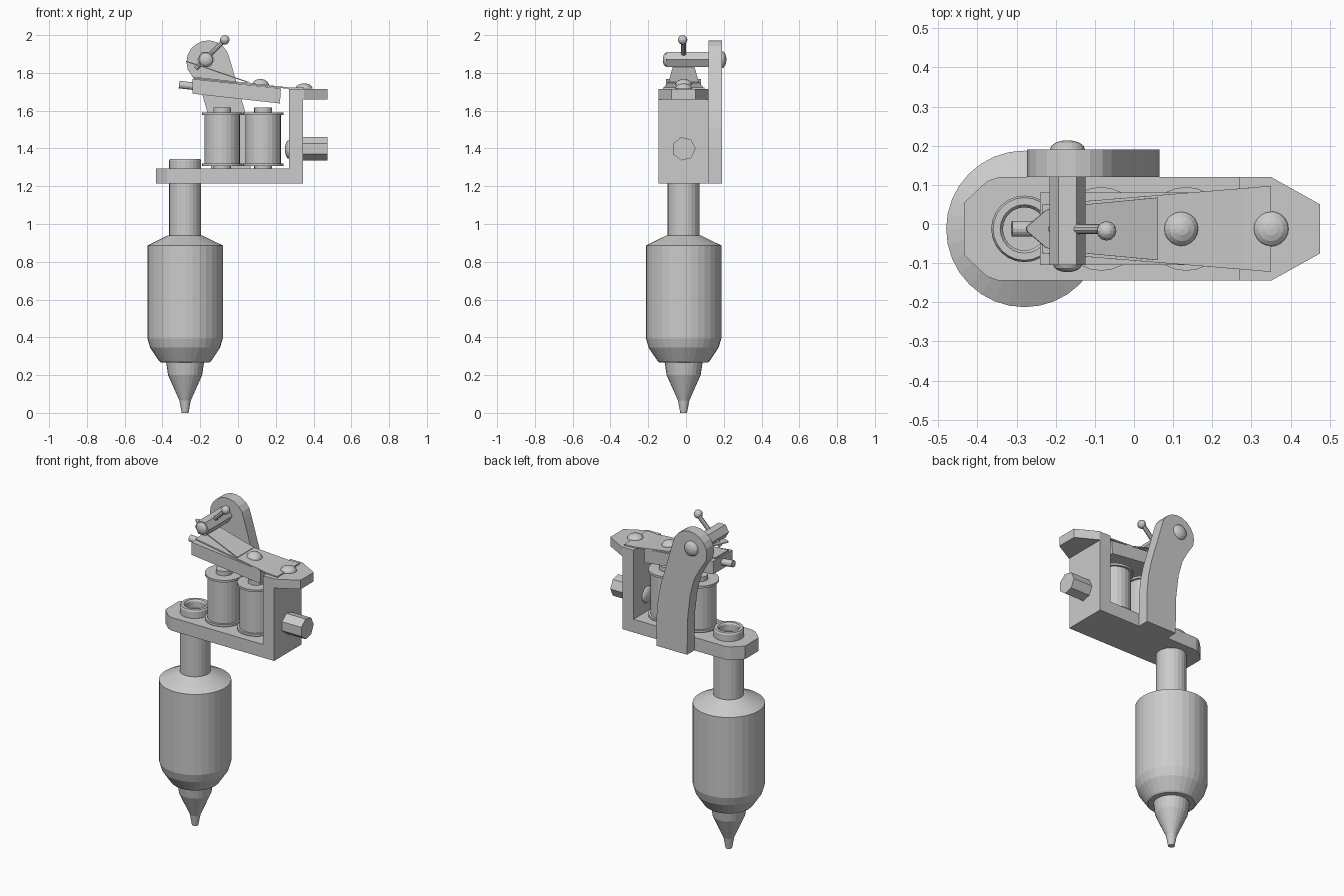
import bpy, bmesh, math
from mathutils import Vector

if "Cube" in bpy.data.objects:
    bpy.data.objects.remove(bpy.data.objects["Cube"])

YC = -0.0125      # centre line of the machine
GX = -0.28        # grip axis


def finish(name, bm):
    bmesh.ops.recalc_face_normals(bm, faces=bm.faces)
    me = bpy.data.meshes.new(name)
    bm.to_mesh(me)
    bm.free()
    ob = bpy.data.objects.new(name, me)
    bpy.context.scene.collection.objects.link(ob)
    return ob


def lathe(name, profile, origin=(0, 0, 0), axis=(0, 0, 1), n=24):
    """Revolve (radius, height) pairs around an axis, capping both ends."""
    bm = bmesh.new()
    q = Vector(axis).to_track_quat('Z', 'Y')
    rings = []
    for r, h in profile:
        rings.append([bm.verts.new(Vector(origin) + q @ Vector(
            (r * math.cos(2 * math.pi * i / n), r * math.sin(2 * math.pi * i / n), h)))
            for i in range(n)])
    for a, b in zip(rings, rings[1:]):
        for i in range(n):
            j = (i + 1) % n
            bm.faces.new((a[i], a[j], b[j], b[i]))
    bm.faces.new(rings[0])
    bm.faces.new(rings[-1])
    return finish(name, bm)


def rod(name, p0, p1, r, n=16):
    d = Vector(p1) - Vector(p0)
    return lathe(name, [(r, 0), (r, d.length)], p0, d, n)


def dome(name, origin, axis, r, h):
    prof = [(r * math.cos(a), h * math.sin(a)) for a in (0, .4, .8, 1.2, 1.5)]
    return lathe(name, prof, origin, axis, 20)


def prism(name, pts, y0, y1, flat=False):
    """Extrude an xz outline along y, or an xy outline along z when flat."""
    bm = bmesh.new()
    ends = [[bm.verts.new((a, b, y) if flat else (a, y, b)) for a, b in pts]
            for y in (y0, y1)]
    for e in ends:
        bm.faces.new(e)
    for i in range(len(pts)):
        j = (i + 1) % len(pts)
        bm.faces.new((ends[0][i], ends[0][j], ends[1][j], ends[1][i]))
    return finish(name, bm)


def strip(name, stations, thick):
    """Sheet-metal strip through (x, z, half width) stations."""
    bm = bmesh.new()
    rows = [(bm.verts.new((x, YC - w, z)), bm.verts.new((x, YC + w, z)))
            for x, z, w in stations]
    for a, b in zip(rows, rows[1:]):
        bm.faces.new((a[0], a[1], b[1], b[0]))
    ob = finish(name, bm)
    m = ob.modifiers.new("thickness", 'SOLIDIFY')
    m.thickness = thick
    m.offset = 0
    return ob


# Grip, needle tip and tube
lathe("needle_tip", [(.018, 0), (.03, .065), (.09, .2), (.1, .265), (.1, .28)], (GX, YC, 0))
lathe("grip", [(.13, .268), (.138, .275), (.185, .345), (.2, .395), (.2, .886), (.09, .94)],
      (GX, YC, 0), n=32)
lathe("tube", [(.085, .93), (.085, 1.335), (.08, 1.345), (.062, 1.345), (.055, 1.335),
               (.055, 1.29)], (GX, YC, 0))

# Frame: bent bracket profile trimmed by a plan outline with chamfered ends
frame = prism("frame", [(-.435, 1.215), (.345, 1.215), (.345, 1.66), (.475, 1.66),
                        (.475, 1.715), (.27, 1.715), (.27, 1.295), (-.435, 1.295)], -.145, .12)
half = [(.35, .1325), (.475, .063)]
left = [(-.435, .066), (-.41, .09), (-.375, .122), (-.345, .1325)]
upper = half[::-1] + left[::-1]
plan = [(x, YC + w) for x, w in upper] + [(x, YC - w) for x, w in upper[::-1]]
cutter = prism("frame_cutter", [(x * 1.0002, y * 1.0002) for x, y in plan], 1.0, 2.0, True)
cutter.hide_render = True
mod = frame.modifiers.new("plan_trim", 'BOOLEAN')
mod.operation = 'INTERSECT'
mod.solver = 'EXACT'
mod.object = cutter

# Curved side arm
arc = [(-.158 + .115 * math.cos(math.radians(a)), 1.857 + .115 * math.sin(math.radians(a)))
       for a in range(10, 201, 19)]
prism("side_arm", [(.065, 1.215), (.065, 1.4), (.055, 1.51), (.035, 1.605), (-.005, 1.74)]
      + arc + [(-.225, 1.755), (-.19, 1.69), (-.162, 1.59), (-.145, 1.45), (-.14, 1.215)],
      .12, .19)

# Electromagnet coils
for i, x in enumerate((-.084, .133)):
    lathe(f"coil_{i + 1}", [(.047, 1.29), (.047, 1.307), (.107, 1.307), (.107, 1.32),
                            (.094, 1.32), (.094, 1.577), (.107, 1.577), (.107, 1.59),
                            (.047, 1.59), (.047, 1.617)], (x, YC, 0))

# Armature bar with nipple and springs
prism("armature_bar", [(-.24, 1.69), (.222, 1.638), (.227, 1.718), (-.24, 1.768)], -.105, .08)
rod("armature_nipple", (-.312, YC, 1.738), (-.23, YC, 1.729), .02)
strip("rear_spring", [(.35, 1.718, .11), (.28, 1.718, .104), (-.235, 1.775, .062)], .008)
strip("front_spring", [(.06, 1.748, .08), (-.1, 1.803, .065), (-.2, 1.837, .055),
                       (-.225, 1.845, .048), (-.275, 1.861, .005)], .006)

# Screw heads
dome("armature_screw", (.12, YC, 1.734), (.1, 0, 1), .045, .034)
dome("spring_screw", (.35, YC, 1.718), (0, 0, 1), .045, .026)
dome("rear_screw_head", (.27, YC, 1.395), (-1, 0, 0), .05, .022)
rod("rear_terminal", (.34, YC, 1.398), (.475, YC, 1.398), .063, 7)

# Contact post with its screw
rod("contact_post", (-.17, -.105, 1.87), (-.17, .125, 1.87), .046, 6)
dome("post_front_cap", (-.17, -.105, 1.87), (0, -1, 0), .036, .018)
dome("post_rear_cap", (-.17, .19, 1.87), (0, 1, 0), .045, .024)
rod("contact_screw", (-.225, YC, 1.822), (-.07, YC, 1.975), .013, 10)
bm = bmesh.new()
bmesh.ops.create_uvsphere(bm, u_segments=12, v_segments=8, radius=.025)
bmesh.ops.translate(bm, verts=bm.verts, vec=(-.07, YC - .005, 1.975))
finish("contact_screw_knob", bm)
